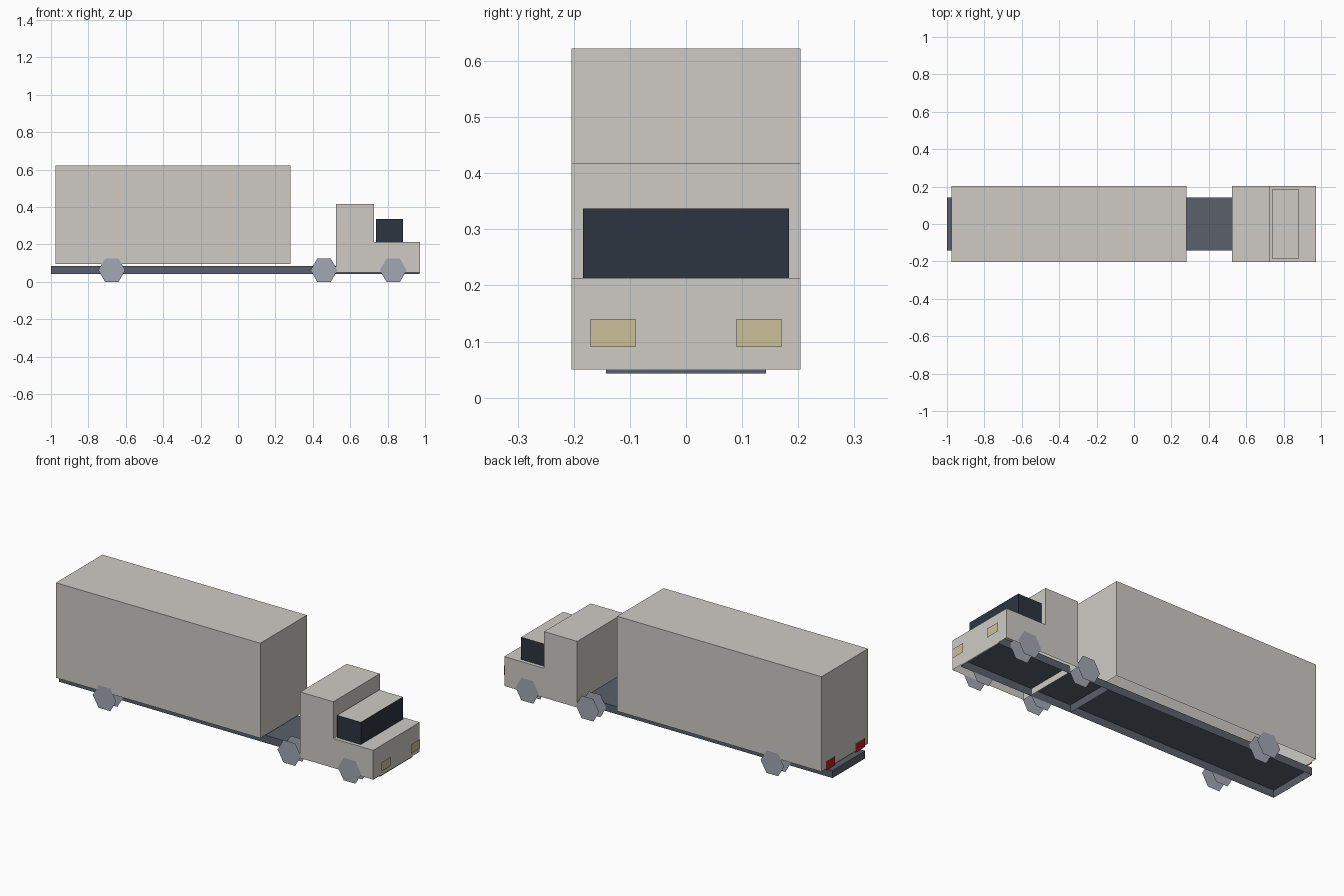
import bpy
from math import cos, sin, pi

cube = bpy.data.objects.get("Cube")
if cube:
    bpy.data.objects.remove(cube, do_unlink=True)


def material(name, r, g, b):
    m = bpy.data.materials.new(name)
    m.use_nodes = True
    m.diffuse_color = (r, g, b, 1)
    m.node_tree.nodes["Principled BSDF"].inputs["Base Color"].default_value = (r, g, b, 1)
    return m


cream = material("cream paint", 0.62, 0.60, 0.56)
slate = material("slate frame", 0.10, 0.115, 0.145)
glass = material("dark glass", 0.027, 0.036, 0.052)
steel = material("grey wheel", 0.36, 0.39, 0.44)
amber = material("headlight yellow", 0.60, 0.53, 0.33)
red = material("tail light red", 0.48, 0.015, 0.02)


def add_mesh(name, verts, faces, *mats):
    mesh = bpy.data.meshes.new(name)
    mesh.from_pydata(verts, [], faces)
    for m in mats:
        mesh.materials.append(m)
    obj = bpy.data.objects.new(name, mesh)
    bpy.context.collection.objects.link(obj)
    return obj


def shell(name, profile, half_width, *mats):
    """Extrude a side profile (x, z) across y; the first edge, the underside, stays open."""
    n = len(profile)
    verts = [(x, y, z) for y in (-half_width, half_width) for x, z in profile]
    sides = [(i, i + n, (i + 1) % n + n, (i + 1) % n) for i in range(1, n)]
    ends = [tuple(range(n)), tuple(reversed(range(n, 2 * n)))]
    return add_mesh(name, verts, sides + ends, *mats)


def box_profile(x0, x1, z0, z1):
    return [(x0, z0), (x1, z0), (x1, z1), (x0, z1)]


def light(name, x, y, z, mat):
    """Flat rectangular lamp facing along x."""
    w, h = 0.04, 0.025
    verts = [(x, y - w, z - h), (x, y + w, z - h), (x, y + w, z + h), (x, y - w, z + h)]
    order = (0, 1, 2, 3) if x > 0 else (3, 2, 1, 0)
    add_mesh(name, verts, [order], mat)


def wheel(name, x, side):
    """Pair of flat six-sided discs, outer and inner."""
    r, zc = 0.072, 0.0625
    verts = [(x + r * cos(i * pi / 3), side * y, zc + r * sin(i * pi / 3))
             for y in (0.207, 0.145) for i in range(6)]
    outer, inner = tuple(range(6)), tuple(range(11, 5, -1))
    if side > 0:
        outer, inner = outer[::-1], inner[::-1]
    add_mesh(name, verts, [outer, inner], steel)


# Frames, open below
shell("trailer_frame", box_profile(-1, 0.28, 0.043, 0.085), 0.143, slate)
shell("tractor_frame", box_profile(0.28, 0.971, 0.043, 0.085), 0.143, slate)

# Cargo box and stepped cab
shell("cargo_box", box_profile(-0.975, 0.28, 0.095, 0.622), 0.204, cream)
shell("cab", [(0.525, 0.05), (0.973, 0.05), (0.973, 0.213), (0.728, 0.213),
              (0.728, 0.417), (0.525, 0.417)], 0.204, cream)

# Glazed front cabin with a painted roof
cabin = shell("windscreen_cabin", box_profile(0.738, 0.883, 0.212, 0.337), 0.184, glass, cream)
for face in cabin.data.polygons:
    if abs(face.normal.z) > 0.9:
        face.material_index = 1

# Lamps and wheels on both sides
for side, label in ((1, "left"), (-1, "right")):
    light("headlight_" + label, 1.0, side * 0.13, 0.115, amber)
    light("tail_light_" + label, -0.979, side * 0.13, 0.115, red)
    for axle, x in (("front", 0.83), ("drive", 0.46), ("trailer", -0.675)):
        wheel(axle + "_wheel_" + label, x, side)
